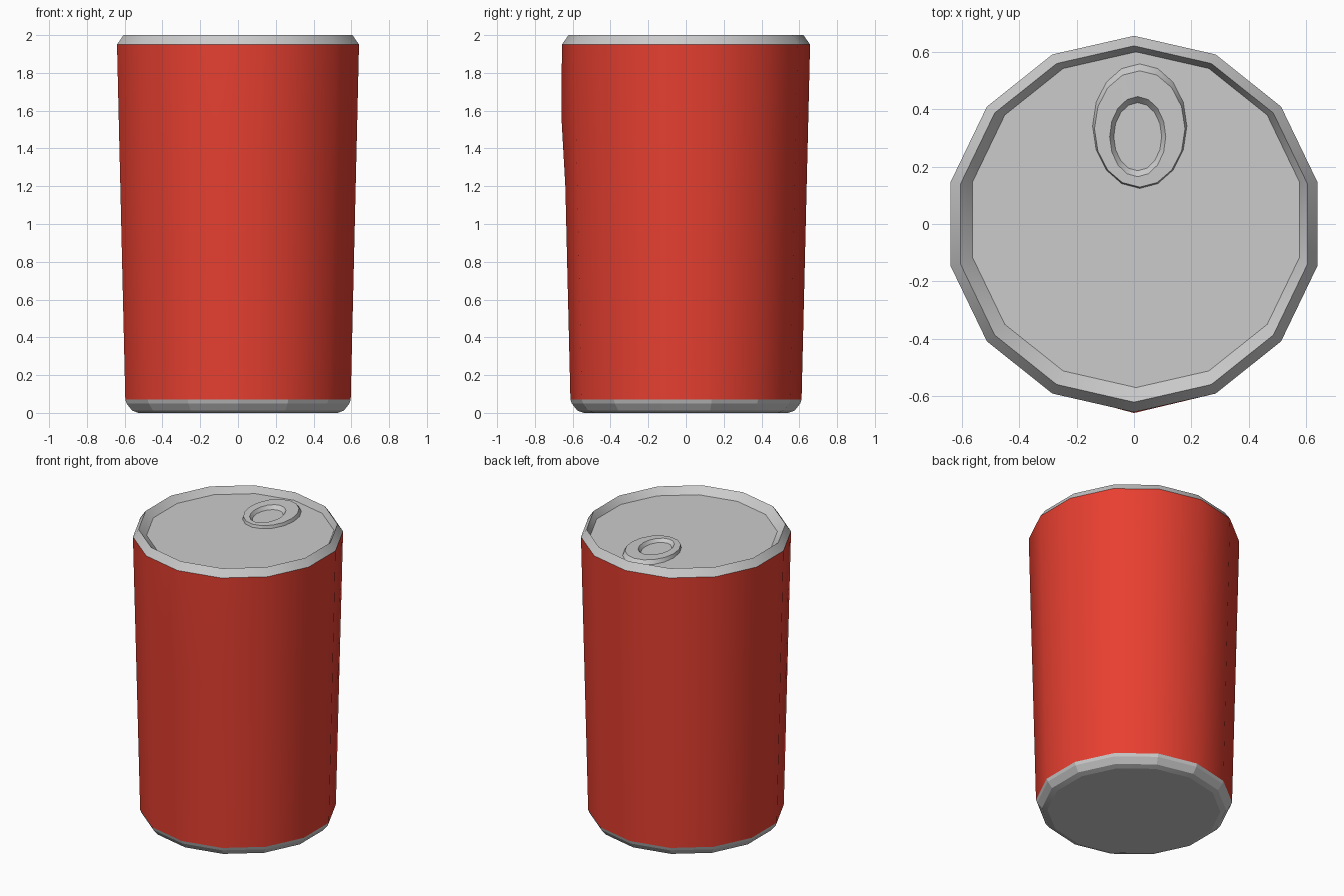
import bpy, bmesh, math

if "Cube" in bpy.data.objects:
    bpy.data.objects.remove(bpy.data.objects["Cube"])

SIDES = 14


def ring(z, rx, ry=None, cx=0.0, cy=0.0, n=SIDES, tilt=0.0):
    """Ring of points with a corner on the y axis; tilt raises z along y."""
    ry = rx if ry is None else ry
    pts = []
    for i in range(n):
        a = math.pi / 2 + 2 * math.pi * i / n
        y = ry * math.sin(a)
        pts.append((cx + rx * math.cos(a), cy + y, z + tilt * y))
    return pts


def loft(name, rings, cap_start=False, cap_end=False, angle=30, mat=None):
    """Join successive rings with quads and optionally cap the ends."""
    bm = bmesh.new()
    loops = [[bm.verts.new(p) for p in r] for r in rings]
    for a, b in zip(loops, loops[1:]):
        n = len(a)
        for i in range(n):
            j = (i + 1) % n
            bm.faces.new((a[i], a[j], b[j], b[i]))
    if cap_start:
        bm.faces.new(loops[0][::-1])
    if cap_end:
        bm.faces.new(loops[-1])
    me = bpy.data.meshes.new(name)
    bm.to_mesh(me)
    bm.free()
    ob = bpy.data.objects.new(name, me)
    bpy.context.collection.objects.link(ob)
    if mat:
        me.materials.append(mat)
    bpy.ops.object.select_all(action='DESELECT')
    ob.select_set(True)
    bpy.context.view_layer.objects.active = ob
    bpy.ops.object.shade_smooth_by_angle(angle=math.radians(angle))
    return ob


red = bpy.data.materials.new("red_paint")
red.diffuse_color = (0.8, 0.05, 0.03, 1)
red.use_nodes = True
red.node_tree.nodes["Principled BSDF"].inputs["Base Color"].default_value = red.diffuse_color

# Painted wall, widening upwards, with a slight bulge at the front corner
wall = [ring(z, r) for z, r in ((0.07, 0.612), (1.2, 0.639), (1.57, 0.648), (1.95, 0.657))]
x, y, z = wall[2][SIDES // 2]
wall[2][SIDES // 2] = (x, y - 0.012, z)
loft("can_wall", wall, mat=red)

# Metal base with a chamfer and a slightly raised foot
loft("can_base", [ring(0.0, 0.54), ring(0.012, 0.575), ring(0.05, 0.605), ring(0.07, 0.612)],
     cap_start=True, angle=15)

# Metal rim and sunken lid
loft("can_lid", [ring(1.95, 0.657), ring(2.0, 0.622), ring(1.955, 0.586, cx=0.007, cy=0.015)],
     cap_end=True)

# Pull tab: raised oval ring, slightly tilted
T = 16
loft("pull_tab", [
    ring(1.954, 0.165, 0.218, 0.02, 0.342, T),
    ring(1.978, 0.158, 0.203, 0.02, 0.332, T, 0.02),
    ring(1.978, 0.098, 0.140, 0.013, 0.305, T, 0.02),
    ring(1.954, 0.083, 0.118, 0.013, 0.305, T),
], angle=25)
